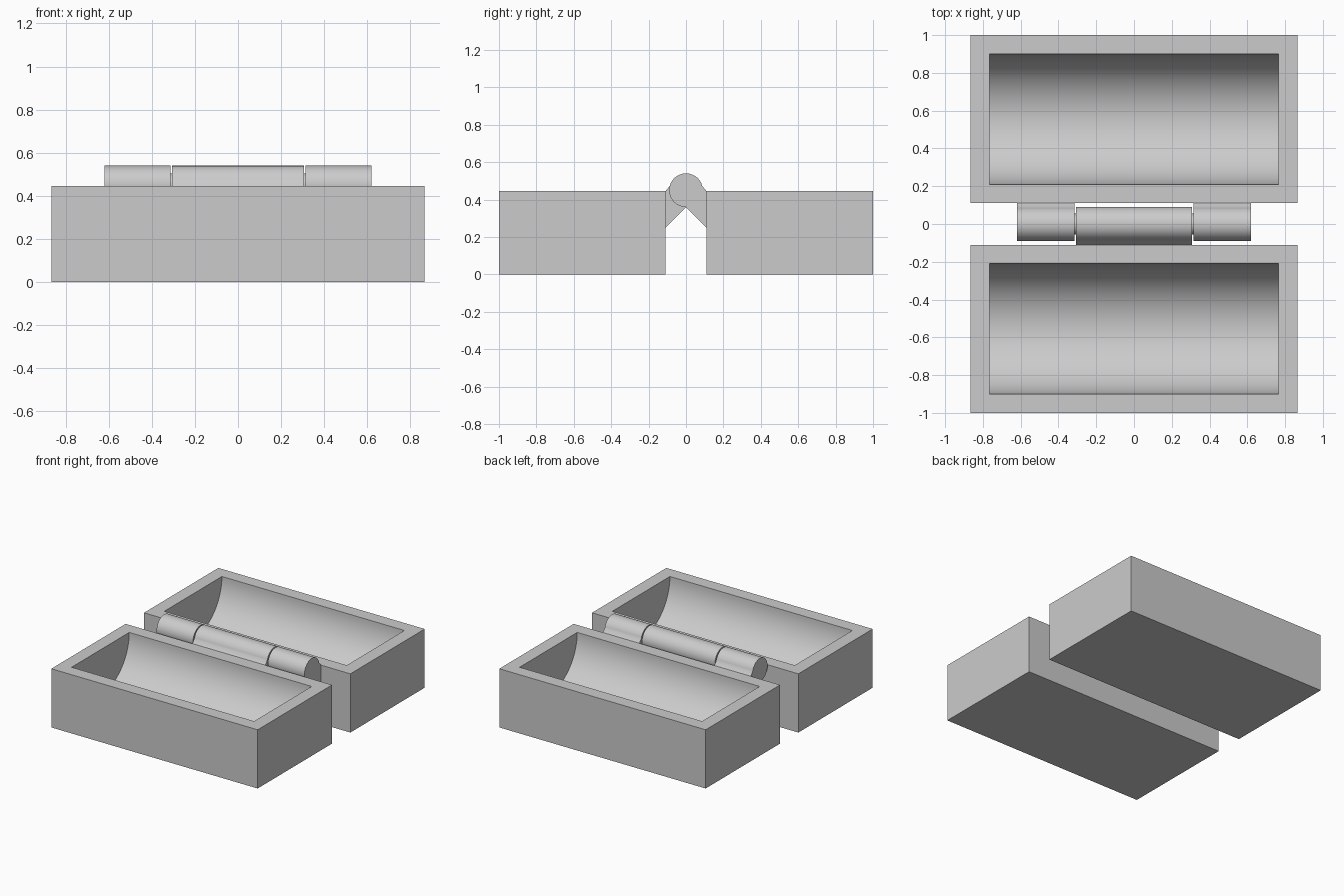
import bpy, bmesh, math
from mathutils import Matrix

if "Cube" in bpy.data.objects:
    bpy.data.objects.remove(bpy.data.objects["Cube"])

HINGE_Z, HINGE_R = 0.45, 0.09
WALL_Y, TOP = 0.11, 0.445

grey = bpy.data.materials.new("light grey")
grey.diffuse_color = (0.6, 0.6, 0.6, 1)
grey.use_nodes = True
grey.node_tree.nodes["Principled BSDF"].inputs["Base Color"].default_value = grey.diffuse_color


def finish(obj):
    bpy.ops.object.select_all(action='DESELECT')
    obj.select_set(True)
    bpy.context.view_layer.objects.active = obj
    bpy.ops.object.shade_smooth_by_angle(angle=math.radians(25))


def extrude_x(name, profile, x0, x1):
    """Extrude a closed (y, z) outline from x0 to x1."""
    bm = bmesh.new()
    face = bm.faces.new([bm.verts.new((x0, y, z)) for y, z in profile])
    ext = bmesh.ops.extrude_face_region(bm, geom=[face])
    verts = [g for g in ext["geom"] if isinstance(g, bmesh.types.BMVert)]
    bmesh.ops.translate(bm, verts=verts, vec=(x1 - x0, 0, 0))
    bmesh.ops.recalc_face_normals(bm, faces=bm.faces)
    mesh = bpy.data.meshes.new(name)
    bm.to_mesh(mesh)
    bm.free()
    mesh.materials.append(grey)
    obj = bpy.data.objects.new(name, mesh)
    bpy.context.collection.objects.link(obj)
    return obj


def arc(cy, cz, r, a0, a1, steps):
    """Points on a circle from a0 to a1 degrees."""
    angles = [math.radians(a0 + (a1 - a0) * i / steps) for i in range(steps + 1)]
    return [(cy + r * math.cos(a), cz + r * math.sin(a)) for a in angles]


def tray(name, s):
    """Box with a half-round trough; s is the side along y."""
    box = extrude_x(name, [(s * WALL_Y, 0), (s, 0), (s, TOP), (s * WALL_Y, TOP)],
                    -0.865, 0.865)
    trough = arc(s * 0.555, TOP, 0.345, 180, 360, 48)
    trough += [(trough[-1][0], TOP + 0.1), (trough[0][0], TOP + 0.1)]
    cutter = extrude_x("trough_cutter", trough, -0.765, 0.765)
    cutter.hide_render = True
    mod = box.modifiers.new("trough", 'BOOLEAN')
    mod.operation, mod.solver, mod.object = 'DIFFERENCE', 'EXACT', cutter
    bpy.context.view_layer.objects.active = box
    bpy.ops.object.modifier_apply(modifier=mod.name)
    bpy.data.objects.remove(cutter)
    finish(box)


def knuckle(name, s, x0, x1):
    """Hinge barrel with a 45 degree bracket running into the tray on side s."""
    # the arc runs from the bottom round the far side to the bracket's top edge
    outline = [(s * y, z) for y, z in arc(0, HINGE_Z, HINGE_R, 270, 14, 48)]
    outline += [(s * WALL_Y, TOP), (s * WALL_Y, 0.25)]
    finish(extrude_x(name, outline, x0, x1))


# Two trays
tray("front_tray", -1)
tray("back_tray", 1)

# Interleaved hinge knuckles
knuckle("centre_knuckle", -1, -0.306, 0.306)
knuckle("left_knuckle", 1, -0.62, -0.314)
knuckle("right_knuckle", 1, 0.314, 0.62)

# Short pins bridging the gaps between the knuckles
for label, x in (("left_pin", -0.31), ("right_pin", 0.31)):
    finish(extrude_x(label, arc(0, HINGE_Z, 0.055, 0, 345, 23), x - 0.006, x + 0.006))
